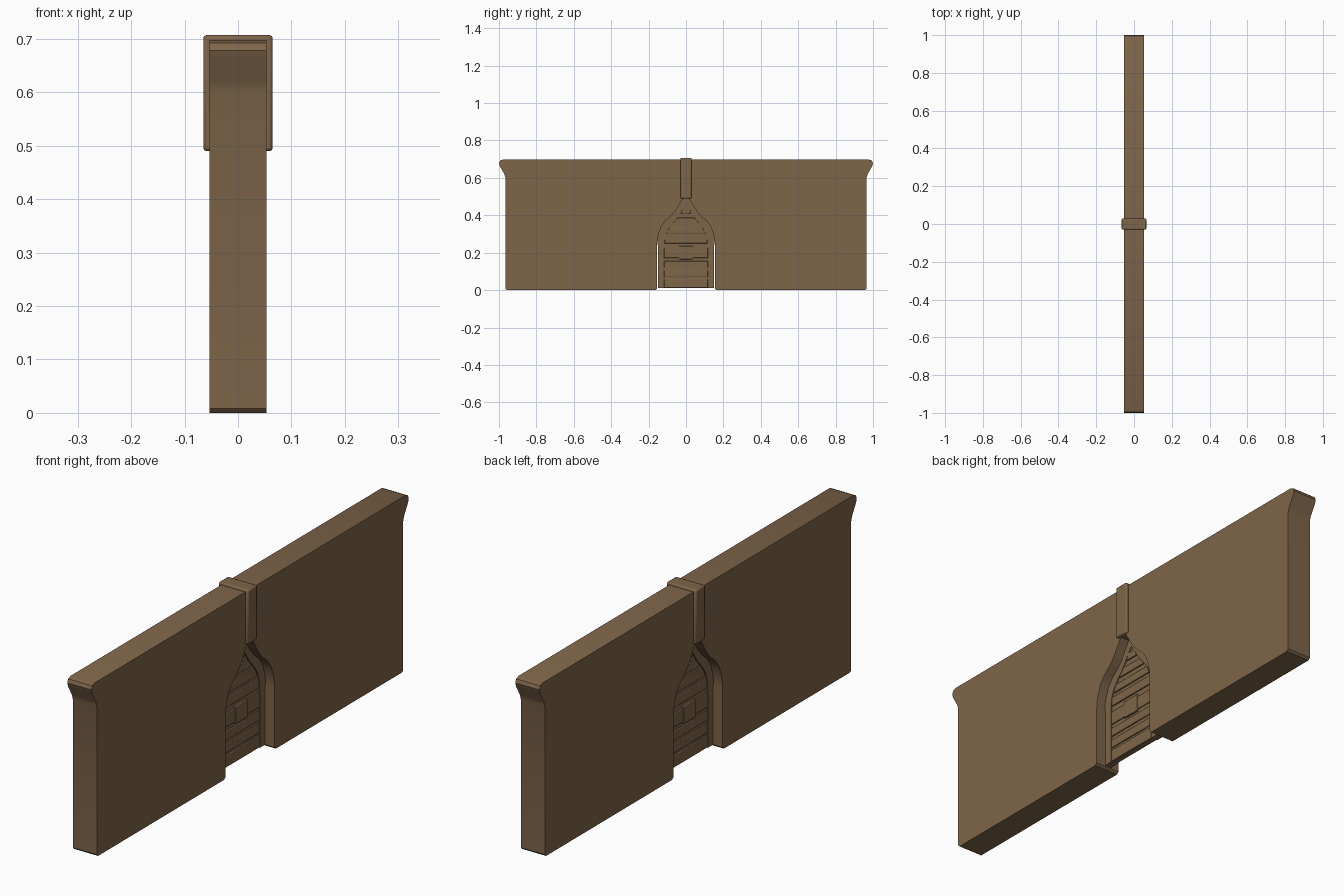
import bpy
import bmesh
import math

if "Cube" in bpy.data.objects:
    bpy.data.objects.remove(bpy.data.objects["Cube"], do_unlink=True)

brown = bpy.data.materials.new("brown wood")
brown.use_nodes = True
colour = (0.21, 0.13, 0.068, 1)
brown.diffuse_color = colour
brown.node_tree.nodes["Principled BSDF"].inputs["Base Color"].default_value = colour


def extrude_outline(name, outline, half, bevel=0):
    """Plate from a (y, z) outline, spanning -half to half in x."""
    bm = bmesh.new()
    face = bm.faces.new([bm.verts.new((-half, y, z)) for y, z in outline])
    ext = bmesh.ops.extrude_face_region(bm, geom=[face])
    moved = [g for g in ext["geom"] if isinstance(g, bmesh.types.BMVert)]
    bmesh.ops.translate(bm, verts=moved, vec=(2 * half, 0, 0))
    bmesh.ops.recalc_face_normals(bm, faces=bm.faces)
    mesh = bpy.data.meshes.new(name)
    bm.to_mesh(mesh)
    bm.free()
    mesh.materials.append(brown)
    obj = bpy.data.objects.new(name, mesh)
    bpy.context.collection.objects.link(obj)
    if bevel:
        mod = obj.modifiers.new("soft edges", "BEVEL")
        mod.width = bevel
        mod.segments = 2
    bpy.ops.object.select_all(action="DESELECT")
    obj.select_set(True)
    bpy.context.view_layer.objects.active = obj
    bpy.ops.object.shade_smooth_by_angle(angle=math.radians(30))
    return obj


def mirrored(half):
    """Close a right-hand outline with its mirror, keeping points on the axis single."""
    return half + [(-y, z) for y, z in reversed(half) if y > 0]


# Pointed ogee arch, from the springing up to the tip
arch = [(0.155, 0.24), (0.153, 0.27), (0.147, 0.30), (0.132, 0.34), (0.11, 0.37),
        (0.08, 0.395), (0.058, 0.42), (0.04, 0.45), (0.018, 0.485), (0, 0.50)]
inner = [(0.118, 0.24), (0.116, 0.27), (0.112, 0.295), (0.10, 0.32), (0.08, 0.35),
         (0.055, 0.378), (0.036, 0.405), (0.022, 0.43), (0, 0.46)]

# Wall with flared ends, cut through by the arch
end = [(0.155, 0.008), (0.163, 0), (0.957, 0), (0.965, 0.008), (0.965, 0.60),
       (0.971, 0.62), (0.995, 0.662), (1, 0.678), (0.994, 0.692), (0.98, 0.698)]
half_wall = list(reversed(arch)) + end
wall = half_wall + [(-y, z) for y, z in reversed(half_wall) if y > 0]
extrude_outline("wall", wall, 0.053)

# Door plate set in the middle of the wall
extrude_outline("door_panel", mirrored([(0.151, 0.01), (0.151, 0.24)] + arch[1:]), 0.009)

# Raised frame following the arch
frame_half = [(0.118, 0.01), (0.151, 0.01), (0.151, 0.24)] + arch[1:]
frame_right = frame_half + list(reversed(inner))
extrude_outline("door_frame_left", frame_right, 0.014)
extrude_outline("door_frame_right", [(-y, z) for y, z in frame_right], 0.014)

# Horizontal slats, narrowing under the arch: bottom, top, half widths
slats = [(0.012, 0.06, 0.117, 0.117), (0.07, 0.105, 0.117, 0.117),
         (0.12, 0.155, 0.117, 0.117), (0.172, 0.226, 0.117, 0.117),
         (0.25, 0.288, 0.115, 0.112), (0.303, 0.335, 0.105, 0.088),
         (0.355, 0.388, 0.072, 0.045), (0.41, 0.44, 0.028, 0.02)]
for low, high, wide, narrow in slats:
    extrude_outline("door_slat", mirrored([(wide, low), (narrow, high)]), 0.014, 0.002)

# Lock block on the middle slat
extrude_outline("lock_block", mirrored([(0.038, 0.165), (0.038, 0.235)]), 0.017, 0.002)

# Strap over the wall top, above the arch tip
extrude_outline("top_strap", mirrored([(0.03, 0.49), (0.03, 0.707)]), 0.065, 0.006)
